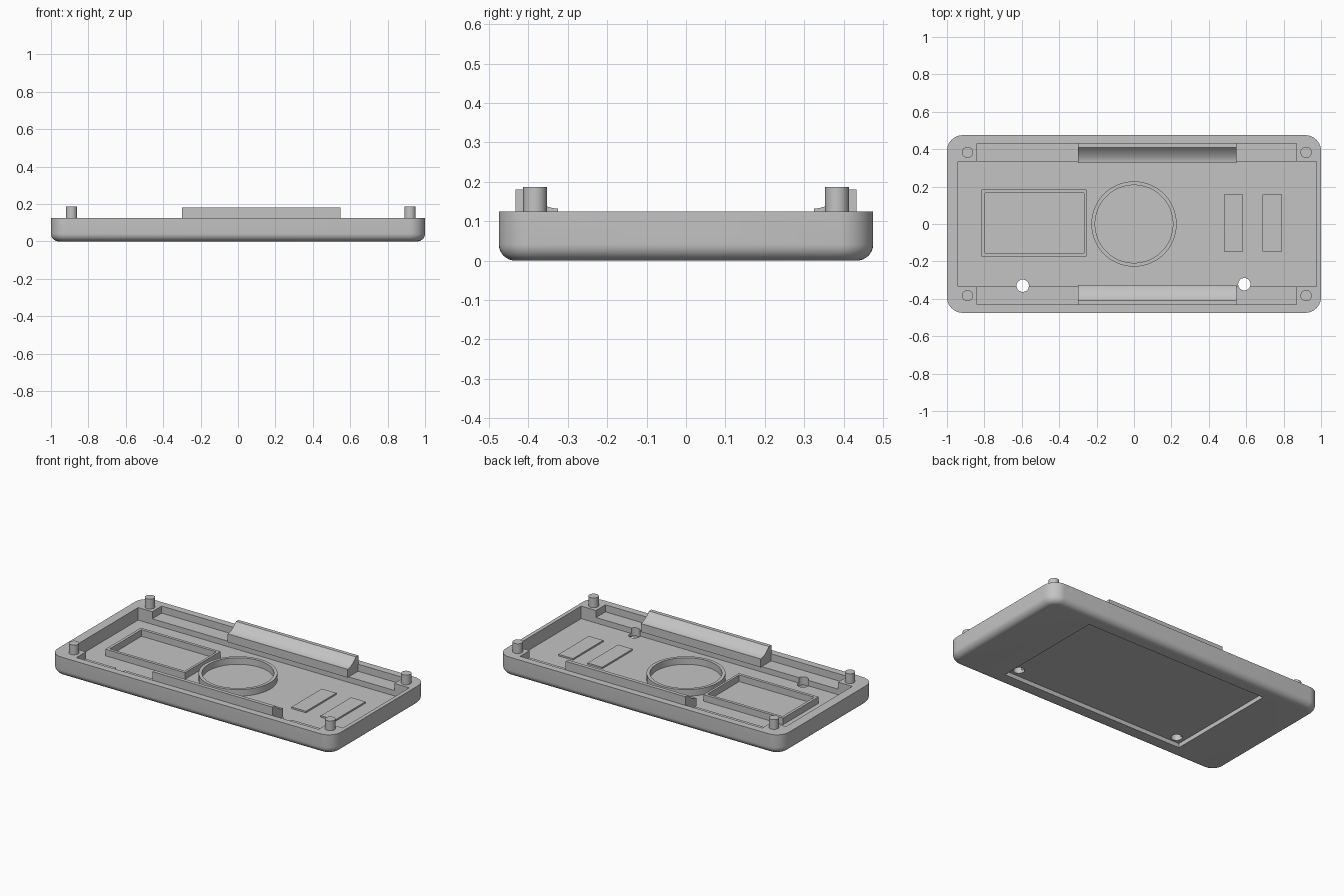
import bpy, bmesh, math
from mathutils import Matrix

if "Cube" in bpy.data.objects:
    bpy.data.objects.remove(bpy.data.objects["Cube"])

grey = bpy.data.materials.new("plain grey")
grey.diffuse_color = (0.55, 0.55, 0.55, 1)
grey.use_nodes = True
grey.node_tree.nodes["Principled BSDF"].inputs["Base Color"].default_value = grey.diffuse_color

FLOOR, LEDGE, RIM = 0.045, 0.08, 0.125


def rect(x0, x1, y0, y1):
    return [(x0, y0), (x1, y0), (x1, y1), (x0, y1)]


def circle(cx, cy, r, n=48):
    return [(cx + r * math.cos(2 * math.pi * i / n), cy + r * math.sin(2 * math.pi * i / n))
            for i in range(n)]


def rounded_rect(hx, hy, r, n=10):
    pts = []
    for k, (sx, sy) in enumerate([(1, 1), (-1, 1), (-1, -1), (1, -1)]):
        for i in range(n + 1):
            a = math.pi / 2 * (k + i / n)
            pts.append((sx * (hx - r) + r * math.cos(a), sy * (hy - r) + r * math.sin(a)))
    return pts


def prism(name, pts, a0, a1, along_x=False, bottom_round=0):
    """Extrude a closed outline along z, or a (y, z) outline along x."""
    bm = bmesh.new()
    base = bm.faces.new([bm.verts.new((x, y, a0)) for x, y in pts])
    ext = bmesh.ops.extrude_face_region(bm, geom=[base])["geom"]
    bmesh.ops.translate(bm, vec=(0, 0, a1 - a0),
                        verts=[g for g in ext if isinstance(g, bmesh.types.BMVert)])
    bmesh.ops.recalc_face_normals(bm, faces=bm.faces)
    if bottom_round:
        edges = [e for e in bm.edges if all(abs(v.co.z - a0) < 1e-5 for v in e.verts)]
        bmesh.ops.bevel(bm, geom=edges, offset=bottom_round, segments=8,
                        profile=0.5, affect='EDGES')
    if along_x:  # (y, z, x) -> (x, y, z)
        bm.transform(Matrix(((0, 0, 1, 0), (1, 0, 0, 0), (0, 1, 0, 0), (0, 0, 0, 1))))
    bmesh.ops.recalc_face_normals(bm, faces=bm.faces)
    me = bpy.data.meshes.new(name)
    bm.to_mesh(me)
    bm.free()
    me.materials.append(grey)
    ob = bpy.data.objects.new(name, me)
    bpy.context.collection.objects.link(ob)
    return ob


def cut(ob, cutter):
    bpy.context.view_layer.objects.active = ob
    mod = ob.modifiers.new("cut", 'BOOLEAN')
    mod.operation, mod.solver, mod.object = 'DIFFERENCE', 'EXACT', cutter
    bpy.ops.object.modifier_apply(modifier=mod.name)
    bpy.data.objects.remove(cutter)


# Tray shell with rounded corners and lower edge
tray = prism("tray", rounded_rect(1, 0.475, 0.085), 0, RIM, bottom_round=0.042)
cut(tray, prism("main_pocket", rect(-0.94, 0.975, -0.335, 0.335), FLOOR, 0.3))
cut(tray, prism("ledge_pocket", rect(-0.84, 0.87, -0.43, 0.43), LEDGE, 0.3))
cut(tray, prism("underside_recess", rect(-0.65, 0.65, -0.375, 0.375), -0.1, 0.027))

# Port notch in the right wall, rounded at its lower corners
notch = [(0.095, 0.3), (-0.095, 0.3)]
for s, start in ((-1, math.pi), (1, 1.5 * math.pi)):
    notch += [(s * 0.067 + 0.028 * math.cos(start + math.pi / 2 * i / 6),
               0.091 + 0.028 * math.sin(start + math.pi / 2 * i / 6)) for i in range(7)]
cut(tray, prism("port_notch", notch, 0.95, 1.1, along_x=True))

# Through holes
for x, y in ((-0.595, -0.33), (0.59, -0.322)):
    cut(tray, prism("screw_hole", circle(x, y, 0.033, 32), -0.1, 0.3))

# Round and rectangular retaining walls on the floor
ring = prism("round_retainer", circle(0, 0, 0.228, 64), FLOOR - 0.001, 0.087)
cut(ring, prism("ring_hole", circle(0, 0, 0.208, 64), -0.1, 0.3))
frame = prism("rectangular_retainer", rect(-0.815, -0.253, -0.173, 0.184), FLOOR - 0.001, 0.087)
cut(frame, prism("frame_hole", rect(-0.797, -0.268, -0.154, 0.165), -0.1, 0.3))

# Low pads
pads = [prism("floor_pad", rect(x0, x1, -0.148, 0.158), FLOOR - 0.001, 0.055)
        for x0, x1 in ((0.481, 0.584), (0.688, 0.79))]

# Corner pins
pins = [prism("corner_pin", circle(x, y, 0.03, 32), RIM - 0.001, 0.187)
        for x in (-0.89, 0.92) for y in (-0.383, 0.383)]

# Long clip rails with a concave inner slope
slope = []
for i in range(11):
    a = math.pi / 2 * i / 10
    slope.append((0.408 - 0.083 * math.sin(a), 0.18 - 0.048 * (1 - (1 - math.sin(a)) ** 1.9)))
profile = [(0.325, LEDGE - 0.001), (0.432, LEDGE - 0.001), (0.432, 0.18)] + slope
rails = [prism("clip_rail", [(s * y, z) for y, z in profile], -0.3, 0.547, along_x=True)
         for s in (-1, 1)]

# Smooth curved sides, keep edges crisp
bpy.ops.object.select_all(action='DESELECT')
for ob in [tray, ring, frame] + pads + pins + rails:
    ob.select_set(True)
bpy.context.view_layer.objects.active = tray
bpy.ops.object.shade_smooth_by_angle(angle=math.radians(30))
